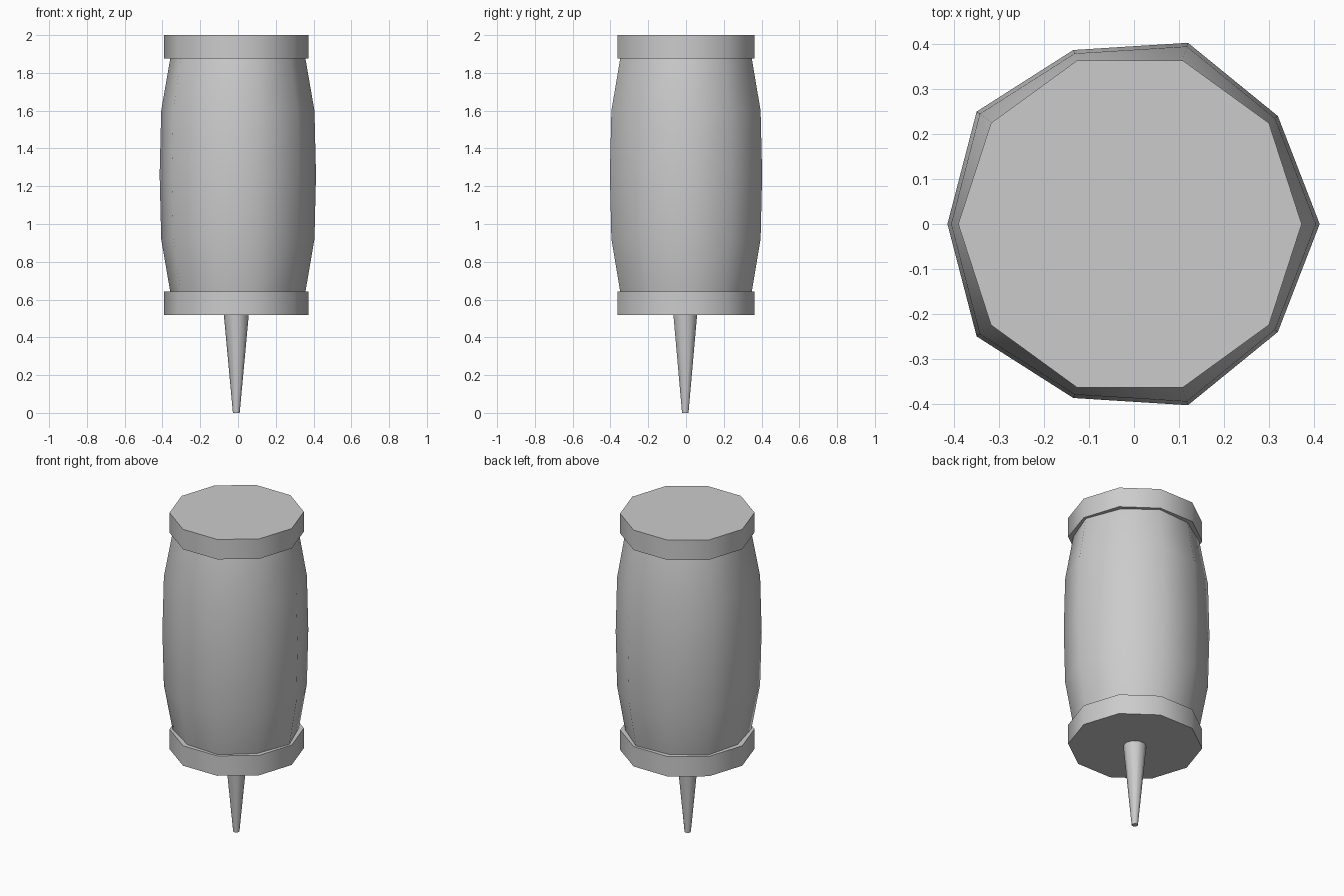
import bpy, bmesh
from math import sin, cos, tau, radians

if "Cube" in bpy.data.objects:
    bpy.data.objects.remove(bpy.data.objects["Cube"])


def loft(name, rings):
    """Skin a stack of vertex rings and close both ends."""
    bm = bmesh.new()
    loops = [[bm.verts.new(p) for p in ring] for ring in rings]
    n = len(loops[0])
    for a, b in zip(loops, loops[1:]):
        for i in range(n):
            j = (i + 1) % n
            bm.faces.new((a[i], a[j], b[j], b[i]))
    bm.faces.new(loops[0][::-1])
    bm.faces.new(loops[-1])
    bmesh.ops.recalc_face_normals(bm, faces=bm.faces)
    mesh = bpy.data.meshes.new(name)
    bm.to_mesh(mesh)
    bm.free()
    obj = bpy.data.objects.new(name, mesh)
    bpy.context.collection.objects.link(obj)
    bpy.ops.object.select_all(action='DESELECT')
    obj.select_set(True)
    bpy.context.view_layer.objects.active = obj
    bpy.ops.object.shade_smooth_by_angle(angle=radians(48))
    return obj


def decagon(r, z, cx=-0.009, cy=0.0):
    return [(cx + r * cos(tau * i / 10), cy + r * sin(tau * i / 10), z) for i in range(10)]


# End caps
loft("top_cap", [decagon(0.382, 1.875), decagon(0.382, 2.0)])
loft("bottom_cap", [decagon(0.382, 0.517), decagon(0.382, 0.642)])

# Bulging, slightly irregular body: half outline mirrored across y
half = [(0.413, 0), (0.32, 0.24), (0.12, 0.403), (-0.135, 0.387), (-0.35, 0.25), (-0.415, 0)]
outline = half + [(x, -y) for x, y in half[-2:0:-1]]
profile = [(0.83, 0.58), (0.865, 0.642), (0.98, 0.92), (1.0, 1.26),
           (0.98, 1.60), (0.865, 1.875), (0.83, 1.94)]
loft("body", [[(x * s, y * s, z) for x, y in outline] for s, z in profile])

# Tapered spike
loft("spike", [decagon(0.018, 0.0, -0.009, -0.004), decagon(0.067, 0.53, -0.009, -0.004)])
